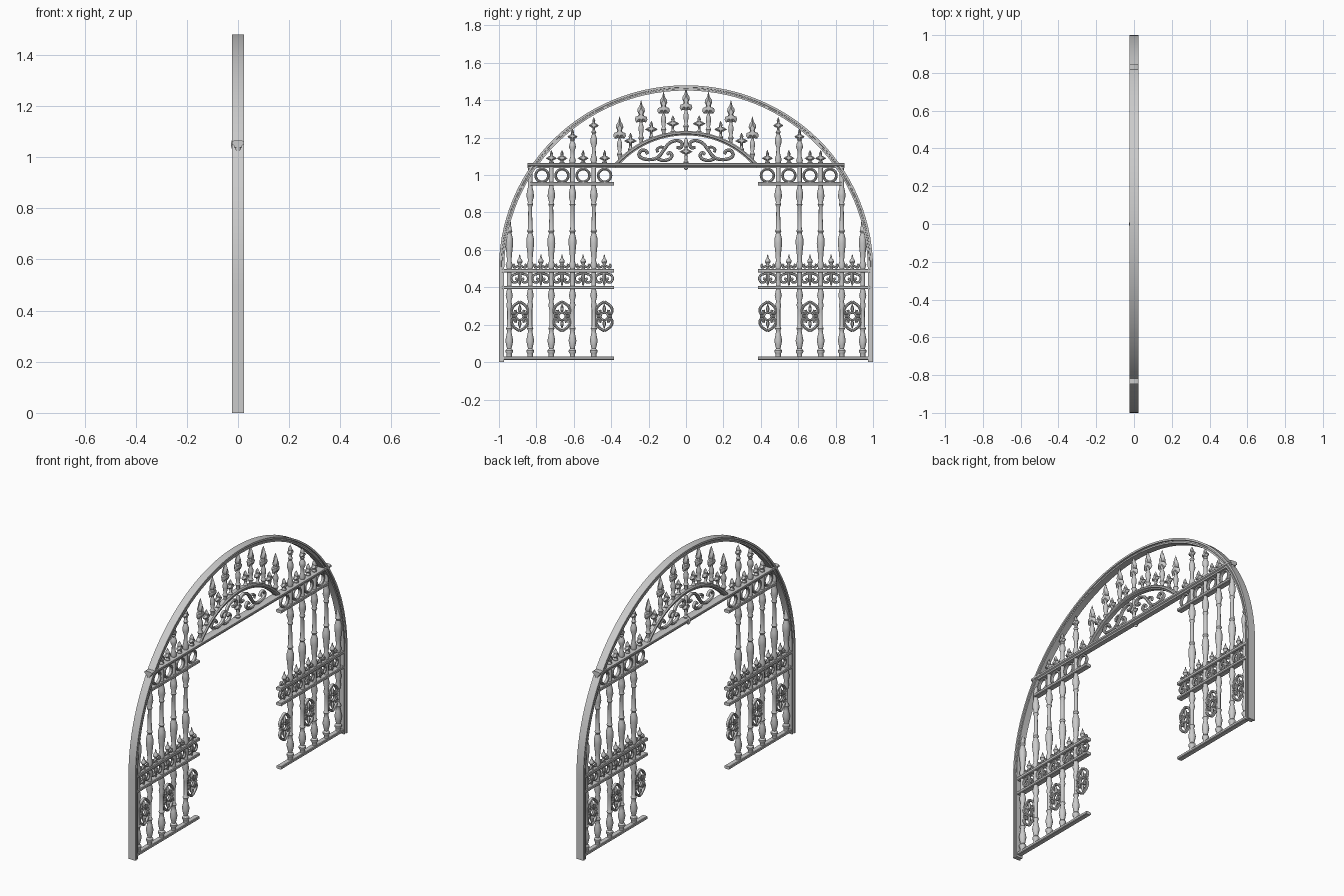
import bpy, bmesh, math
from mathutils import Vector

if "Cube" in bpy.data.objects:
    bpy.data.objects.remove(bpy.data.objects["Cube"])


# ---------- helpers: everything lies in the YZ plane, x is thickness ----------
def smooth(pts, n=5):
    """Catmull-Rom curve through a few points."""
    p = [Vector(q) for q in pts]
    p = [2 * p[0] - p[1]] + p + [2 * p[-1] - p[-2]]
    out = []
    for i in range(1, len(p) - 2):
        a, b, c, d = p[i - 1:i + 3]
        for k in range(n):
            t = k / n
            out.append(0.5 * (2 * b + (c - a) * t + (2 * a - 5 * b + 4 * c - d) * t * t
                              + (3 * b - a - 3 * c + d) * t ** 3))
    return out + [p[-2]]


def sweep(bm, path, profile, closed=False):
    """Sweep a closed (normal offset, x) profile along a (y, z) path."""
    path = [Vector(p) for p in path]
    n, m = len(path), len(profile)
    rings = []
    for i, p in enumerate(path):
        a = path[(i - 1) % n] if closed else path[max(i - 1, 0)]
        b = path[(i + 1) % n] if closed else path[min(i + 1, n - 1)]
        t = (b - a).normalized()
        nor = Vector((t.y, -t.x))
        rings.append([bm.verts.new((x, p.x + nor.x * o, p.y + nor.y * o)) for o, x in profile])
    for i in range(n if closed else n - 1):
        r, s = rings[i], rings[(i + 1) % n]
        for j in range(m):
            bm.faces.new((r[j], r[(j + 1) % m], s[(j + 1) % m], s[j]))
    if not closed:
        bm.faces.new(rings[0])
        bm.faces.new(rings[-1])


def disc(r, n=8, sx=1.0):
    return [(r * math.cos(2 * math.pi * k / n), sx * r * math.sin(2 * math.pi * k / n)) for k in range(n)]


def ring(r, n=28, cz=0.0):
    return [(r * math.cos(2 * math.pi * k / n), cz + r * math.sin(2 * math.pi * k / n)) for k in range(n)]


def lathe(bm, prof, seg=12, x0=0.0):
    """Turn an (r, z) profile about the vertical axis."""
    rings = [[bm.verts.new((x0 + r * math.cos(2 * math.pi * k / seg), r * math.sin(2 * math.pi * k / seg), z))
              for k in range(seg)] for r, z in prof]
    for r, s in zip(rings, rings[1:]):
        for j in range(seg):
            bm.faces.new((r[j], r[(j + 1) % seg], s[(j + 1) % seg], s[j]))
    bm.faces.new(rings[0])
    bm.faces.new(rings[-1])


def plate(bm, half, depth=0.013, dz=0.0):
    """Pillow-shaped leaf from a right-hand half outline, mirrored."""
    out = half + [(-y, z) for y, z in reversed(half) if y > 0]
    cz = sum(z for y, z in out) / len(out)
    rings = [[bm.verts.new((x, y * s, dz + cz + (z - cz) * s)) for y, z in out]
             for x, s in ((-depth, 0.55), (0, 1), (depth, 0.55))]
    for r, s in zip(rings, rings[1:]):
        for j in range(len(out)):
            k = (j + 1) % len(out)
            bm.faces.new((r[j], r[k], s[k], s[j]))
    bm.faces.new(rings[0])
    bm.faces.new(rings[-1])


def mesh(name, build):
    bm = bmesh.new()
    build(bm)
    bmesh.ops.recalc_face_normals(bm, faces=bm.faces)
    me = bpy.data.meshes.new(name)
    bm.to_mesh(me)
    bm.free()
    return me


def place(me, y=0.0, z=0.0):
    ob = bpy.data.objects.new(me.name, me)
    ob.location = (0, y, z)
    bpy.context.collection.objects.link(ob)


def both(me, ys, z=0.0):
    for y in ys:
        place(me, y, z)
        place(me, -y, z)


def mirror_x(prof):
    return prof + [(o, -x) for o, x in reversed(prof)]


def flip(pts, sy=1, sz=1):
    return [(y * sy, z * sz) for y, z in pts]


# ---------- outer arch frame ----------
arch = [(-1, 0), (-1, 0.25)] + [(-math.cos(math.pi * k / 56), 0.5 + 0.98 * math.sin(math.pi * k / 56))
                                for k in range(57)] + [(1, 0.25), (1, 0)]
frame = mirror_x([(0, -.023), (.011, -.023), (.012, -.015), (.018, -.015), (.019, -.02), (.028, -.02)])
place(mesh("arch_frame", lambda bm: sweep(bm, arch, frame)))

# ---------- inner lunette arch ----------
R, CZ = 0.501, 0.729


def arc_z(y):
    return CZ + math.sqrt(R * R - y * y)


a0 = math.asin(0.385 / R)
lun = [(R * math.sin(a0 * (k / 16 - 1)), CZ + R * math.cos(a0 * (k / 16 - 1))) for k in range(33)]
place(mesh("lunette_arch", lambda bm: sweep(bm, lun, mirror_x(
    [(-.006, -.012), (0, -.018), (.008, -.018), (.012, -.012), (.018, -.012)]))))

# ---------- rails ----------
cap = mirror_x([(-.014, -.018), (-.010, -.024), (0, -.024), (.004, -.017), (.012, -.015)])
place(mesh("main_rail", lambda bm: sweep(bm, [(-.847, 1.05), (.847, 1.05)], cap)))
for nm, z, h, d, y0 in (("bottom_rail", .021, .009, .016, .98), ("lower_rail", .399, .009, .018, .985),
                        ("middle_rail", .489, .010, .018, .985), ("upper_rail", .953, .009, .018, .832)):
    prof = mirror_x([(-h, -d * .8), (-h * .6, -d), (h * .6, -d), (h, -d * .8)])
    for s in (-1, 1):
        place(mesh(nm, lambda bm: sweep(bm, [(s * y0, z), (s * .386, z)], prof)))
place(mesh("centre_boss", lambda bm: lathe(
    bm, [(.004, 1.028), (.011, 1.035), (.014, 1.05), (.011, 1.064), (.004, 1.072)], 12, -.014)))

# ---------- turned balusters ----------
turn = [(.014, .03), (.014, .045), (.02, .053), (.02, .063), (.012, .072), (.016, .09), (.021, .115),
        (.014, .15), (.011, .168), (.017, .18), (.011, .192), (.011, .28), (.016, .305), (.011, .325),
        (.019, .355), (.013, .385), (.013, .5), (.019, .52), (.012, .54), (.015, .58), (.021, .635),
        (.020, .66), (.012, .69), (.017, .70), (.012, .712), (.010, .83), (.016, .842), (.012, .855),
        (.020, .885), (.018, .91), (.012, .935), (.012, 1.05)]
both(mesh("baluster", lambda bm: lathe(bm, turn)), (.493, .607, .72, .833))
short = [p for p in turn if p[1] < .72] + [(.008, .75), (.002, .78)]
both(mesh("edge_baluster", lambda bm: lathe(bm, short)), (.945,))

# ---------- finials ----------
star = [(0, -.04), (.008, -.012), (.018, -.010), (.034, 0), (.018, .010), (.008, .014), (.010, .026), (0, .045)]


def short_finial(bm, h=.095, w=1.0):
    lathe(bm, [(.012, 0), (.014, .008), (.007, .016), (.007, h - .05)], 8)
    plate(bm, flip(star, w), .012, h - .045)


def tall_finial(bm, h):
    lathe(bm, [(.013, 0), (.018, h * .1), (.011, h * .2), (.010, h * .35), (.018, h * .46), (.017, h * .54),
               (.009, h * .64), (.014, h * .68), (.007, h * .72), (.006, h - .03)])
    plate(bm, flip(star, .8), .012, h - .045)


def spear(bm):
    lathe(bm, [(.010, 0), (.010, .02), (.016, .032), (.009, .045), (.014, .075), (.015, .09), (.008, .11),
               (.008, .14)], 10)
    plate(bm, [(0, .10), (.010, .118), (.026, .116), (.034, .130), (.030, .146), (.016, .150), (.012, .160),
               (.020, .176), (.018, .19), (.008, .205), (0, .237)], .014)


sp = mesh("spear_finial", spear)
place(sp, 0, arc_z(0))
for y in (.12, .24, .355):
    both(sp, (y,), arc_z(y) - .003)
st = mesh("star_finial", short_finial)
for y in (.07, .185, .297):
    both(st, (y,), arc_z(y))
both(mesh("rail_top_finial", lambda bm: short_finial(bm, .075, .85)), (.435, .55, .663, .72), 1.06)
both(mesh("baluster_finial", lambda bm: tall_finial(bm, .25)), (.493,), 1.06)
both(mesh("baluster_finial_low", lambda bm: tall_finial(bm, .19)), (.607,), 1.06)

# ---------- ring frieze under the main rail ----------
bays = (.435, .55, .663, .77)
both(mesh("frieze_ring", lambda bm: sweep(bm, ring(.034), disc(.007, 8, 1.5), True)), bays, .998)


# ---------- scroll frieze and buds on the middle rail ----------
def frieze(bm):
    curl = [(.002, .035), (.018, .028), (.036, .022), (.046, .004), (.036, -.016), (.018, -.016),
            (.014, -.002), (.024, .004)]
    for s in (-1, 1):
        sweep(bm, smooth(flip(curl, s), 4), disc(.0065, 6, 1.4))
    lathe(bm, [(.004, -.035), (.008, -.01), (.011, .012), (.007, .035)], 8)


def bud(bm):
    lathe(bm, [(.011, 0), (.006, .015), (.007, .028), (.015, .04), (.013, .05), (.006, .06), (.002, .08)], 8)
    curl = [(.004, .022), (.018, .014), (.030, .012), (.034, .022), (.026, .028)]
    for s in (-1, 1):
        sweep(bm, smooth(flip(curl, s), 4), disc(.006, 6, 1.4))


mid = (.437, .55, .663, .776, .889)
both(mesh("scroll_frieze", frieze), mid, .444)
both(mesh("rail_bud", bud), mid, .495)


# ---------- lower panel cartouches ----------
def cartouche(bm):
    curl = [(.0, .078), (.014, .070), (.032, .056), (.043, .034), (.036, .014), (.022, .020), (.024, .034)]
    for sy in (-1, 1):
        for sz in (-1, 1):
            sweep(bm, smooth(flip(curl, sy, sz), 5), disc(.0075, 8, 1.3))
        lathe_path = [(sy * .018, 0), (sy * .042, 0)]
        sweep(bm, lathe_path, disc(.007, 8, 1.3))
    sweep(bm, ring(.020, 16), disc(.006, 6, 1.4), True)
    plate(bm, [(0, .015), (.008, .03), (.009, .045), (0, .07)], .010)
    plate(bm, [(0, -.07), (.009, -.045), (.008, -.03), (0, -.015)], .010)


both(mesh("panel_cartouche", cartouche), (.437, .663, .889), .245)


# ---------- lunette scrollwork ----------
def scrollwork(bm):
    main = [(.205, 1.112), (.215, 1.13), (.238, 1.132), (.252, 1.11), (.235, 1.09), (.19, 1.083), (.15, 1.095),
            (.118, 1.135), (.09, 1.17), (.05, 1.185), (.022, 1.172), (.026, 1.148), (.05, 1.148)]
    leaf = [(.16, 1.092), (.125, 1.078), (.09, 1.085), (.075, 1.105), (.088, 1.12), (.102, 1.11)]
    twig = [(.11, 1.145), (.135, 1.15), (.155, 1.138), (.15, 1.122)]
    for s in (-1, 1):
        sweep(bm, smooth(flip(main, s)), disc(.009, 8, 1.2))
        sweep(bm, smooth(flip(leaf, s)), disc(.009, 8, 1.2))
        sweep(bm, smooth(flip(twig, s)), disc(.007, 8, 1.2))
    lathe(bm, [(.012, 1.06), (.014, 1.07), (.007, 1.08), (.010, 1.1), (.007, 1.15), (.012, 1.185), (.003, 1.2)], 10)
    plate(bm, star, .013, 1.125)


place(mesh("lunette_scrollwork", scrollwork))

# ---------- shading ----------
bpy.ops.object.select_all(action='SELECT')
bpy.context.view_layer.objects.active = bpy.context.collection.objects[0]
bpy.ops.object.shade_smooth_by_angle(angle=math.radians(40))
